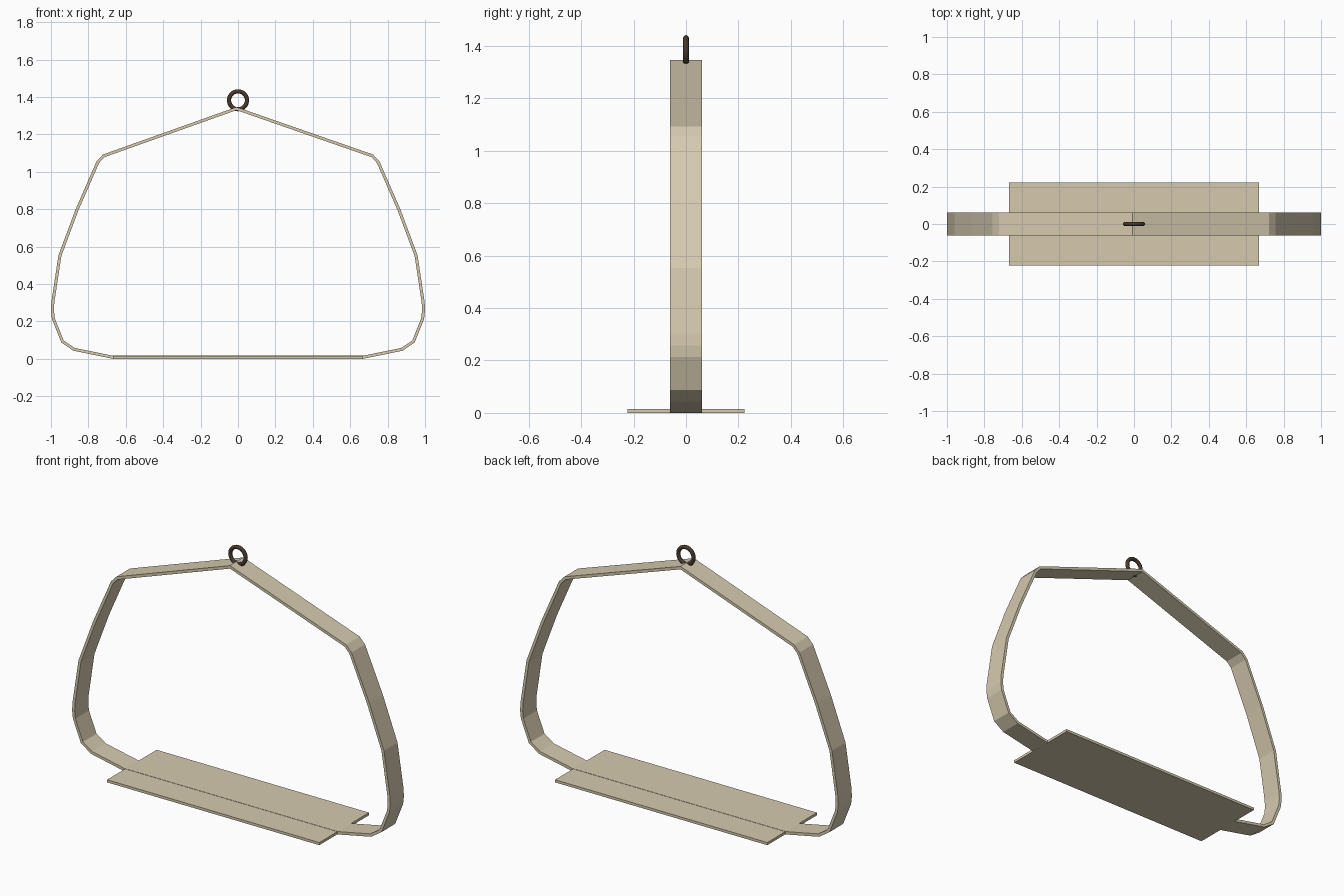
import bpy, bmesh, math
from mathutils import Vector

old = bpy.data.objects.get("Cube")
if old:
    bpy.data.objects.remove(old, do_unlink=True)


def material(name, rgb):
    m = bpy.data.materials.new(name)
    m.use_nodes = True
    m.diffuse_color = (*rgb, 1)
    bsdf = m.node_tree.nodes["Principled BSDF"]
    bsdf.inputs["Base Color"].default_value = (*rgb, 1)
    bsdf.inputs["Roughness"].default_value = 0.8
    return m


beige = material("beige", (0.67, 0.59, 0.43))
brown = material("dark brown", (0.065, 0.04, 0.026))

THICK, HALF_WIDTH = 0.016, 0.061

# Outer outline of the +x half of the hanging strap, from top to bottom
side = [(0.722, 1.092), (0.756, 1.056), (0.868, 0.80), (0.96, 0.553), (0.998, 0.302),
        (1.0, 0.257), (0.995, 0.213), (0.945, 0.087), (0.88, 0.043), (0.672, 0.0005)]
outline = [(-0.008, 1.346)] + side + [(-x, z) for x, z in reversed(side)]
outer = [Vector(p) for p in outline]


def inset(points, t):
    """Offset a clockwise closed outline inwards by t with mitred corners."""
    result = []
    for i, p in enumerate(points):
        a = (p - points[i - 1]).normalized()
        b = (points[(i + 1) % len(points)] - p).normalized()
        na, nb = Vector((a.y, -a.x)), Vector((b.y, -b.x))
        result.append(p + (na + nb) * (t / (1 + na.dot(nb))))
    return result


# Strap: a flat-sided band swept across its width
inner = inset(outer, THICK)
bm = bmesh.new()
loops = [[bm.verts.new((p.x, y, p.y)) for p in pts]
         for pts, y in ((outer, -HALF_WIDTH), (outer, HALF_WIDTH),
                        (inner, HALF_WIDTH), (inner, -HALF_WIDTH))]
n = len(outer)
for k in range(4):
    a, b = loops[k], loops[(k + 1) % 4]
    for i in range(n):
        j = (i + 1) % n
        bm.faces.new((a[i], a[j], b[j], b[i]))
bmesh.ops.recalc_face_normals(bm, faces=bm.faces)
mesh = bpy.data.meshes.new("hanging_strap")
bm.to_mesh(mesh)
bm.free()
strap = bpy.data.objects.new("hanging_strap", mesh)
bpy.context.collection.objects.link(strap)
mesh.materials.append(beige)

# Seat board
bpy.ops.mesh.primitive_cube_add(size=1, location=(0, 0, 0.0075))
seat = bpy.context.object
seat.name = "seat_board"
seat.scale = (1.334, 0.445, 0.015)
bpy.ops.object.transform_apply(location=False, rotation=False, scale=True)
seat.data.materials.append(beige)

# Hanging ring
bpy.ops.mesh.primitive_torus_add(major_segments=32, minor_segments=12,
                                 major_radius=0.048, minor_radius=0.011,
                                 location=(0, 0, 1.382), rotation=(math.pi / 2, 0, 0))
ring = bpy.context.object
ring.name = "hanging_ring"
ring.data.materials.append(brown)
bpy.ops.object.shade_smooth()
